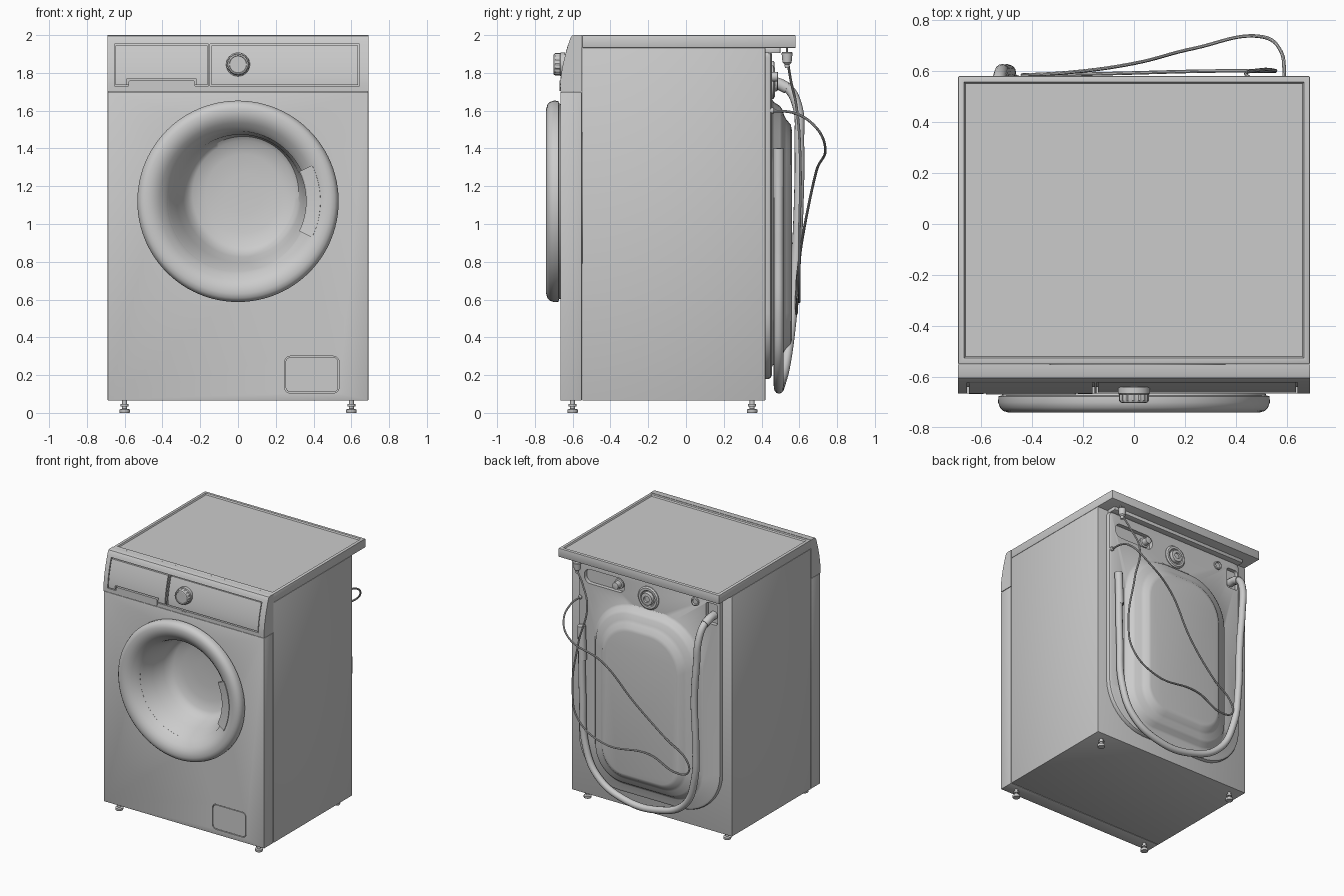
import bpy, bmesh
from math import sin, cos, pi, radians
from mathutils import Vector

if "Cube" in bpy.data.objects:
    bpy.data.objects.remove(bpy.data.objects["Cube"])


def make(name, bm):
    bmesh.ops.recalc_face_normals(bm, faces=bm.faces)
    me = bpy.data.meshes.new(name)
    bm.to_mesh(me)
    bm.free()
    ob = bpy.data.objects.new(name, me)
    bpy.context.collection.objects.link(ob)
    return ob


def box(name, x0, x1, y0, y1, z0, z1, bevel=0.0):
    bm = bmesh.new()
    bmesh.ops.create_cube(bm, size=1)
    for v in bm.verts:
        v.co = ((x0 + x1) / 2 + v.co.x * (x1 - x0), (y0 + y1) / 2 + v.co.y * (y1 - y0),
                (z0 + z1) / 2 + v.co.z * (z1 - z0))
    if bevel:
        bmesh.ops.bevel(bm, geom=bm.edges[:], offset=bevel, segments=2, profile=0.5, affect='EDGES')
    return make(name, bm)


def loft(name, rings, wrap=False):
    """Skin a list of equal-length point rings, capped or wrapped end to start."""
    bm = bmesh.new()
    vs = [[bm.verts.new(p) for p in r] for r in rings]
    n = len(vs[0])
    pairs = list(zip(vs, vs[1:])) + ([(vs[-1], vs[0])] if wrap else [])
    for a, b in pairs:
        for i in range(n):
            j = (i + 1) % n
            bm.faces.new((a[i], a[j], b[j], b[i]))
    if not wrap:
        bm.faces.new(vs[0])
        bm.faces.new(vs[-1])
    return make(name, bm)


def circle(cx, cz, r, y, n=64, sz=1.0):
    return [Vector((cx + r * cos(2 * pi * i / n), y, cz + r * sz * sin(2 * pi * i / n))) for i in range(n)]


def lathe(name, cx, cz, profile, n=64, wrap=False):
    """Turned part around a y axis; profile is (radius, y)."""
    return loft(name, [circle(cx, cz, r, y, n) for r, y in profile], wrap)


def rrect(x0, x1, z0, z1, rb, rt, y, n=10):
    pts = []
    for cx, cz, r, a in ((x1 - rt, z1 - rt, rt, 0), (x0 + rt, z1 - rt, rt, 90),
                         (x0 + rb, z0 + rb, rb, 180), (x1 - rb, z0 + rb, rb, 270)):
        for i in range(n + 1):
            t = radians(a + 90 * i / n)
            pts.append(Vector((cx + r * cos(t), y, cz + r * sin(t))))
    return pts


def plate(name, x0, x1, z0, z1, r, ya, yb):
    return loft(name, [rrect(x0, x1, z0, z1, r, r, y) for y in (ya, yb)])


def cut(target, *cutters):
    for c in cutters:
        c.hide_render = True
        m = target.modifiers.new("cut", 'BOOLEAN')
        m.object, m.operation, m.solver = c, 'DIFFERENCE', 'EXACT'
        bpy.context.view_layer.objects.active = target
        bpy.ops.object.modifier_apply(modifier=m.name)
        bpy.data.objects.remove(c)


def tube(name, pts, radius, res=3):
    cu = bpy.data.curves.new(name, 'CURVE')
    cu.dimensions, cu.bevel_depth, cu.bevel_resolution = '3D', radius, res
    cu.use_fill_caps, cu.resolution_u = True, 8
    sp = cu.splines.new('BEZIER')
    sp.bezier_points.add(len(pts) - 1)
    for b, p in zip(sp.bezier_points, pts):
        b.co = p
        b.handle_left_type = b.handle_right_type = 'AUTO'
    ob = bpy.data.objects.new(name, cu)
    bpy.context.collection.objects.link(ob)
    bpy.ops.object.select_all(action='DESELECT')
    ob.select_set(True)
    bpy.context.view_layer.objects.active = ob
    bpy.ops.object.convert(target='MESH')
    return ob


def post(name, x, y, profile, n=20):
    """Upright turned part; profile is (radius, z)."""
    return loft(name, [[Vector((x + r * cos(2 * pi * i / n), y + r * sin(2 * pi * i / n), z))
                        for i in range(n)] for r, z in profile])


DZ = 1.12  # door centre height

# cabinet and front panel, with the door opening and service flap recess
cabinet = box("cabinet", -.69, .69, -.549, .42, .065, 1.932, .004)
cut(cabinet, lathe("cutter", 0, DZ, [(.41, -.8), (.41, -.30)]))
front = box("front_panel", -.69, .69, -.665, -.551, .065, 1.699, .005)
cut(front, lathe("cutter", 0, DZ, [(.41, -.8), (.41, -.4)]),
    plate("cutter", .247, .535, .105, .30, .03, -.70, -.65))
plate("service_flap", .252, .530, .11, .295, .027, -.664, -.645)

# worktop with recessed centre and rear support rail
bm = bmesh.new()
bmesh.ops.create_cube(bm, size=1)
for v in bm.verts:
    v.co = (v.co.x * 1.38, .015 + v.co.y * 1.13, 1.966 + v.co.z * .068)
bmesh.ops.bevel(bm, geom=bm.edges[:], offset=.004, segments=2, profile=0.5, affect='EDGES')
top = max(bm.faces, key=lambda f: f.calc_center_median().z * 10 + f.calc_area())
bmesh.ops.inset_region(bm, faces=[top], thickness=.028)
bmesh.ops.inset_region(bm, faces=[top], thickness=.008, depth=-.010)
make("worktop", bm)
box("rear_rail", -.60, .60, .42, .50, 1.905, 1.934, .004)


# control fascia: curved profile pulled across the width
def face_y(z):
    return -.665 + .055 * max(0, (z - 1.74) / .25) ** 1.6


def strip(name, x0, x1, z0, z1, proud, depth, n=12):
    zs = [z0 + (z1 - z0) * i / n for i in range(n + 1)]
    prof = [(face_y(z) - proud, z) for z in zs] + [(face_y(z) + depth, z) for z in reversed(zs)]
    return loft(name, [[Vector((x, y, z)) for y, z in prof] for x in (x0, x1)])


zs = [1.701 + .284 * i / 16 for i in range(17)]
prof = [(face_y(z), z) for z in zs] + [(-.604, 1.996), (-.594, 2.0), (-.551, 2.0), (-.551, 1.701)]
fascia = loft("control_fascia", [[Vector((x, y, z)) for y, z in prof] for x in (-.69, .69)])
cut(fascia, strip("cutter", -.655, -.155, 1.73, 1.953, .03, .025),
    strip("cutter", -.148, .642, 1.73, 1.953, .03, .025))
drawer = strip("detergent_drawer", -.648, -.162, 1.737, 1.946, .001, .027)
strip("control_panel", -.141, .635, 1.737, 1.946, -.004, .027)
cut(drawer, box("cutter", -.59, -.22, -.70, -.65, 1.72, 1.768))
plate("drawer_handle", -.580, -.228, 1.704, 1.760, .012, -.669, -.635)
plate("indicator", -.02, .02, 1.711, 1.724, .006, -.668, -.65)

# programme knob with ribbed rim
knob_rings = []
for r, y in ((.063, -.64), (.063, -.664), (.058, -.668), (.058, -.692), (.053, -.700), (.046, -.702), (.044, -.697)):
    ribbed = .0018 if r == .058 else 0
    knob_rings.append([Vector((k * cos(t), y, 1.845 + k * sin(t))) for i in range(64)
                       for t in [2 * pi * i / 64] for k in [r + ribbed * (1 if i % 4 < 2 else -1)]])
loft("programme_knob", knob_rings)

# door ring, glass bowl and grip
lathe("door_ring", 0, DZ, [(.38, -.655), (.515, -.66), (.518, -.672), (.532, -.676), (.533, -.700), (.526, -.720),
                           (.512, -.734), (.49, -.740), (.465, -.739), (.44, -.732), (.415, -.716),
                           (.395, -.697), (.380, -.682), (.372, -.670)], 96, True)
bowl = [(0, 1.12, .376, -.672), (.003, 1.122, .366, -.655), (.012, 1.135, .338, -.58), (.022, 1.15, .312, -.50),
        (.028, 1.158, .294, -.462), (.03, 1.16, .27, -.444), (.03, 1.16, .20, -.428), (.03, 1.16, .10, -.420)]
inner = [circle(x, z, r, y, 96, 1.04 if r < .32 else 1.0) for x, z, r, y in bowl]
outer = [circle(x, z, r + .012, y + .014, 96, 1.04 if r < .32 else 1.0) for x, z, r, y in bowl]
loft("door_glass", outer[::-1] + inner)
loft("door_grip", [[Vector((r * cos(a), y, DZ + r * sin(a)))
                    for r, y in ((.360, -.690), (.360, -.712), (.368, -.720), (.436, -.735), (.440, -.70))]
                   for a in [radians(-26 + 52 * i / 16) for i in range(17)]])

# pressed back panel with pockets
W = [(.61, .18, 1.92, .35, .04, .415), (.61, .18, 1.92, .35, .04, .438), (.605, .185, 1.915, .345, .04, .448),
     (.59, .20, 1.90, .33, .04, .455), (.465, .245, 1.66, .25, .34, .456), (.45, .26, 1.645, .24, .33, .466),
     (.43, .28, 1.625, .23, .32, .497), (.415, .295, 1.61, .22, .31, .508), (.37, .325, 1.575, .20, .28, .520),
     (.355, .34, 1.555, .19, .27, .530), (.33, .365, 1.525, .17, .25, .555), (.31, .385, 1.50, .16, .24, .560)]
back = loft("back_panel", [rrect(-w, w, z0, z1, rb, rt, y) for w, z0, z1, rb, rt, y in W])
cut(back, plate("cutter", .21, .555, 1.725, 1.835, .05, .425, .50),
    plate("cutter", -.59, -.49, 1.69, 1.85, .02, .425, .50))
lathe("water_inlet", .27, 1.78, [(.038, .42), (.038, .44), (.026, .443), (.026, .485), (.02, .487)], 24)
lathe("rear_port", 0, 1.75, [(.088, .45), (.088, .462), (.078, .47), (.062, .47), (.056, .462), (.05, .462),
                             (.046, .485), (.024, .487), (.022, .475)], 40)
lathe("transport_plug", -.40, 1.83, [(.033, .45), (.033, .465), (.024, .468), (.02, .458)], 24)
lathe("cable_gland", .59, 1.60, [(.016, .42), (.016, .462), (.009, .47)], 16)

# drain hose and its elbow and hook
tube("drain_hose", [(-.54, .45, 1.745), (-.535, .53, 1.725), (-.525, .585, 1.64), (-.51, .60, 1.42), (-.49, .598, 1.15),
                    (-.49, .58, .76), (-.465, .56, .50), (-.36, .53, .27), (-.12, .50, .15), (.20, .49, .15),
                    (.42, .49, .27), (.52, .49, .48), (.545, .49, .85), (.555, .49, 1.38)], .026, 4)
tube("hose_end", [(.545, .49, 1.14), (.55, .49, 1.27), (.555, .49, 1.40)], .030, 4)
tube("hose_elbow", [(-.54, .425, 1.75), (-.54, .48, 1.745), (-.535, .535, 1.72)], .031, 4)

# mains cable and plug
tube("mains_cable", [(.59, .45, 1.60), (.59, .58, 1.585), (.575, .68, 1.52), (.50, .735, 1.42), (.24, .69, 1.28),
                     (.0, .63, 1.0), (-.25, .595, .77), (-.42, .585, .64), (-.43, .585, .56), (-.34, .585, .525),
                     (-.10, .59, .61), (.30, .60, .60), (.51, .60, .73), (.555, .60, .93), (.50, .605, 1.33),
                     (.44, .585, 1.62), (.50, .555, 1.76), (.56, .54, 1.85)], .007, 2)
post("mains_plug", .56, .535, [(.011, 1.825), (.014, 1.845), (.024, 1.855), (.029, 1.905), (.026, 1.91)])
for dx in (-.012, .012):
    post("plug_pin", .56 + dx, .535, [(.005, 1.905), (.005, 1.934)], 8)

# levelling feet
for x in (-.60, .60):
    for y in (-.60, .35):
        post("foot", x, y, [(.026, 0), (.028, .004), (.028, .018), (.013, .022), (.013, .034), (.021, .035),
                            (.021, .047), (.013, .048), (.013, .07)])

# smooth shading with crisp edges
bpy.ops.object.select_all(action='SELECT')
bpy.context.view_layer.objects.active = cabinet
bpy.ops.object.shade_smooth_by_angle(angle=radians(32))
